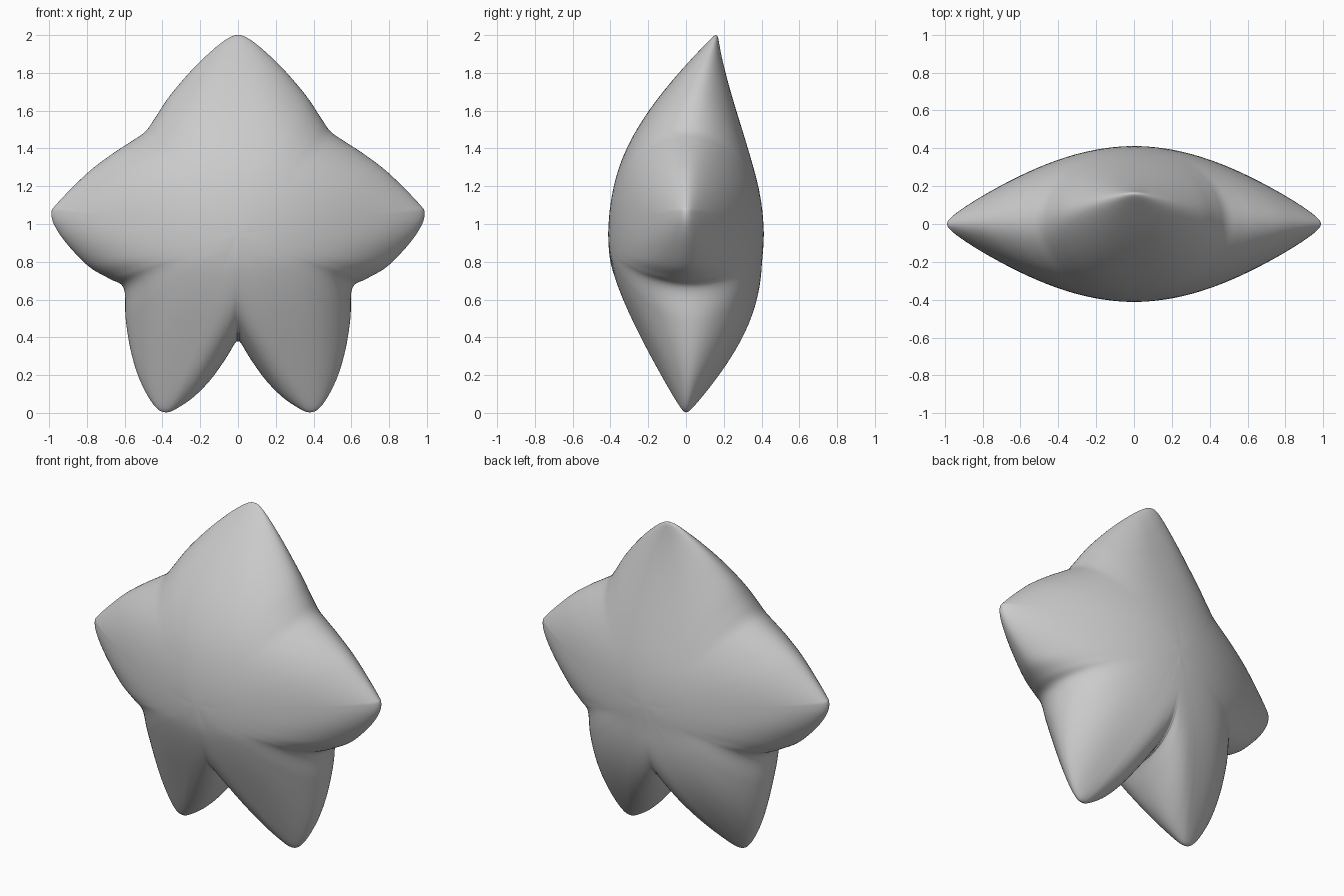
import bpy, bmesh, math
from mathutils import Vector

if "Cube" in bpy.data.objects:
    bpy.data.objects.remove(bpy.data.objects["Cube"])

CENTRE = Vector((0, 0.95))
RINGS = 28      # rings from the centre to the rim
STEPS = 5       # rim subdivisions per outline point

# Right half of the star outline (x, z), top tip down to the crotch
HALF = [(0, 2.0), (.05, 1.985), (.13, 1.925), (.24, 1.82), (.36, 1.68),
        (.44, 1.56), (.49, 1.49), (.56, 1.44), (.66, 1.375), (.78, 1.285),
        (.89, 1.18), (.965, 1.10), (.987, 1.065), (.975, 1.0), (.91, .90),
        (.79, .775), (.68, .71), (.605, .66), (.595, .50), (.57, .34),
        (.53, .20), (.475, .085), (.425, .02), (.38, .003), (.33, .02),
        (.24, .08), (.15, .17), (.07, .28), (.015, .37), (0, .377)]


def smooth_loop(pts, steps):
    """Closed Catmull-Rom curve through the points."""
    out, n = [], len(pts)
    for i in range(n):
        a, b, c, d = (Vector(pts[(i + k) % n]) for k in (-1, 0, 1, 2))
        for s in range(steps):
            t = s / steps
            out.append(0.5 * (2 * b + (c - a) * t
                              + (2 * a - 5 * b + 4 * c - d) * t * t
                              + (3 * b - a - 3 * c + d) * t ** 3))
    return out


def half_depth(r, t, rim):
    """Dome falling off with radius, rounded over at the rim."""
    dome = 0.025 + 0.387 * max(0, 1 - (r / 1.08) ** 2) ** 1.4
    tip = min(1, max(0, (rim - 0.65) / 0.34))
    n = 7 + 9 * tip ** 3
    return dome * math.sqrt(max(0, 1 - t ** n))


def bend(z):
    """Top tip leans back, legs shift back slightly."""
    top = 0.16 * max(0, (z - 1.25) / 0.75) ** 2
    legs = 0.03 * math.sin(math.pi * z / 0.8) if 0 < z < 0.8 else 0
    return top + legs


outline = smooth_loop(HALF + [(-x, z) for x, z in HALF[-2:0:-1]], STEPS)
bm = bmesh.new()


def add_vert(p, y):
    return bm.verts.new((p.x, y + bend(p.y), p.y))


# Shared rim, then a front and a back puffed shell
rim_verts = [add_vert(p, 0) for p in outline]
inner_verts = []
count = len(outline)
for side in (-1, 1):
    pole = add_vert(CENTRE, side * 0.412)
    previous = None
    for i in range(1, RINGS + 1):
        t = math.sin(i / RINGS * math.pi / 2)
        if i == RINGS:
            ring = rim_verts
        else:
            ring = []
            for p in outline:
                arm = p - CENTRE
                ring.append(add_vert(CENTRE + arm * t,
                            side * half_depth(arm.length * t, t, arm.length)))
            inner_verts += ring
        for j in range(count):
            k = (j + 1) % count
            if previous is None:
                bm.faces.new((pole, ring[j], ring[k]))
            else:
                bm.faces.new((previous[j], ring[j], ring[k], previous[k]))
        previous = ring

# Soften the radial folds
for _ in range(3):
    bmesh.ops.smooth_vert(bm, verts=inner_verts, factor=0.5, use_axis_x=False,
                          use_axis_y=True, use_axis_z=False)
bmesh.ops.recalc_face_normals(bm, faces=bm.faces)
for f in bm.faces:
    f.smooth = True
mesh = bpy.data.meshes.new("puffy_star")
bm.to_mesh(mesh)
bm.free()
star = bpy.data.objects.new("puffy_star", mesh)
bpy.context.collection.objects.link(star)
